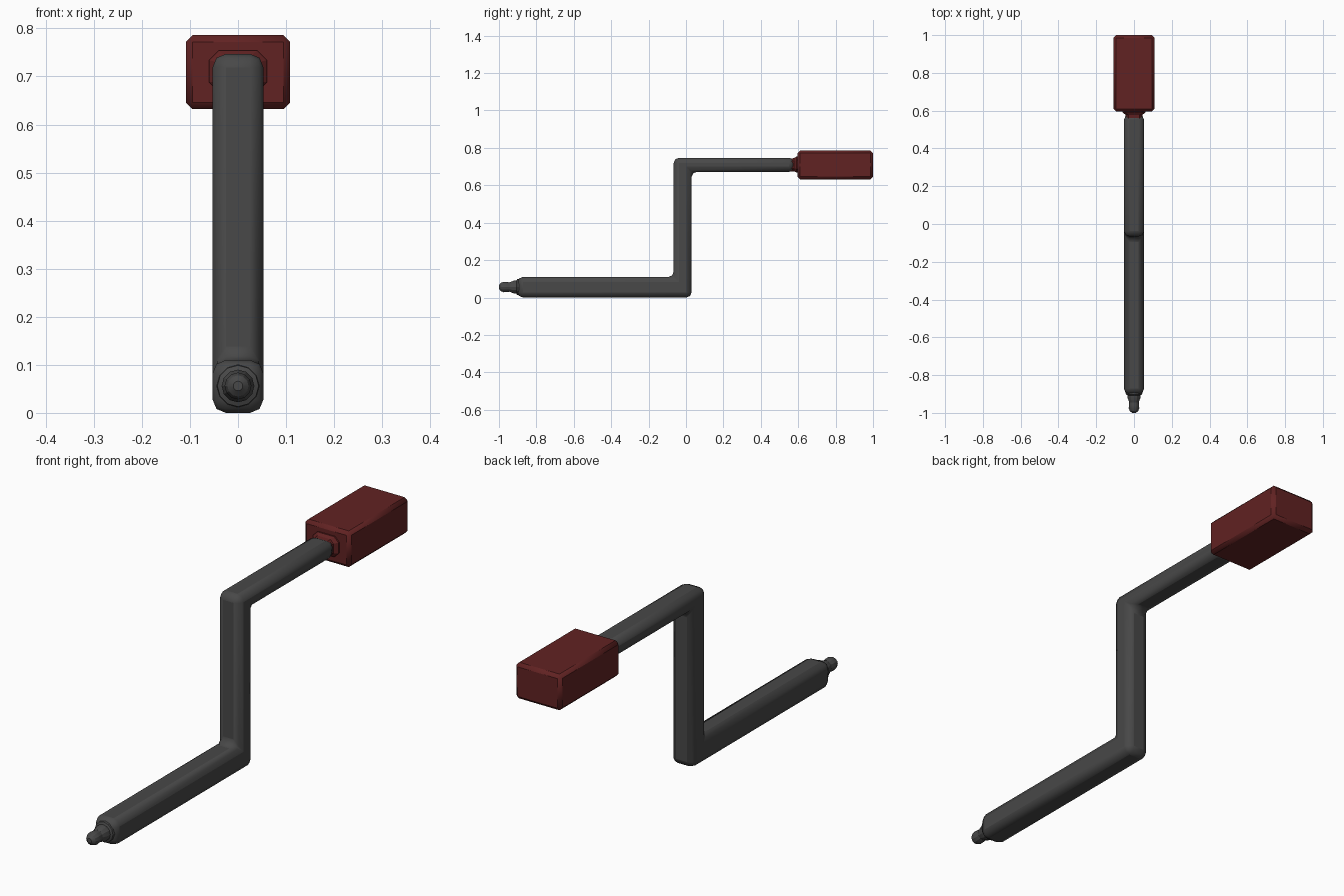
import bpy, bmesh, math
from mathutils import Matrix

cube = bpy.data.objects.get("Cube")
if cube:
    bpy.data.objects.remove(cube)


def material(name, color):
    m = bpy.data.materials.new(name)
    m.use_nodes = True
    m.diffuse_color = color
    m.node_tree.nodes["Principled BSDF"].inputs["Base Color"].default_value = color
    return m


grey = material("dark grey metal", (0.065, 0.065, 0.065, 1))
red = material("dark red grip", (0.12, 0.016, 0.016, 1))


def finish(name, bm, mat, bevel=0, segments=1):
    bmesh.ops.recalc_face_normals(bm, faces=bm.faces[:])
    mesh = bpy.data.meshes.new(name)
    bm.to_mesh(mesh)
    bm.free()
    mesh.materials.append(mat)
    ob = bpy.data.objects.new(name, mesh)
    bpy.context.collection.objects.link(ob)
    if bevel:
        mod = ob.modifiers.new("bevel", 'BEVEL')
        mod.width, mod.segments = bevel, segments
        mod.limit_method = 'ANGLE'
    bpy.ops.object.select_all(action='DESELECT')
    ob.select_set(True)
    bpy.context.view_layer.objects.active = ob
    bpy.ops.object.shade_smooth_by_angle(angle=math.radians(25))
    return ob


def loft(rings):
    """Skin closed rings of points and cap both ends."""
    bm = bmesh.new()
    loops = [[bm.verts.new(p) for p in ring] for ring in rings]
    for a, b in zip(loops, loops[1:]):
        for i in range(len(a)):
            j = (i + 1) % len(a)
            bm.faces.new((a[i], a[j], b[j], b[i]))
    bm.faces.new(loops[0])
    bm.faces.new(loops[-1])
    return bm


def circle(y, r, z, n=12):
    return [(r * math.cos(i * math.tau / n), y, z + r * math.sin(i * math.tau / n))
            for i in range(n)]


def chamfered_rect(y, hx, hz, z, c):
    corners = [(hx, hz - c), (hx - c, hz), (c - hx, hz), (-hx, hz - c),
               (-hx, c - hz), (c - hx, -hz), (hx - c, -hz), (hx, c - hz)]
    return [(x, y, z + h) for x, h in corners]


# Crank rod: Z-shaped side outline given thickness, rounded on every edge
outline = [(-0.9, 0), (0.03, 0), (0.03, 0.672), (0.58, 0.672),
           (0.58, 0.747), (-0.066, 0.747), (-0.066, 0.11), (-0.9, 0.11)]
rod = loft([[(x, y, z) for y, z in outline] for x in (-0.053, 0.053)])
finish("crank_rod", rod, grey, 0.028, 2)

# Turned tip at the front of the lower arm
tip_profile = [(-0.88, 0.046), (-0.903, 0.043), (-0.907, 0.034), (-0.92, 0.034),
               (-0.945, 0.025), (-0.96, 0.027), (-0.975, 0.028),
               (-0.99, 0.022), (-1.0, 0.01)]
finish("tip", loft([circle(y, r, 0.056) for y, r in tip_profile]), grey)

# Collar between upper arm and grip
collar = loft([chamfered_rect(0.555, 0.045, 0.034, 0.709, 0.015),
               chamfered_rect(0.578, 0.045, 0.035, 0.71, 0.015),
               chamfered_rect(0.59, 0.06, 0.043, 0.711, 0.02),
               chamfered_rect(0.61, 0.06, 0.043, 0.711, 0.02)])
finish("collar", collar, red)

# Grip block
grip = bmesh.new()
bmesh.ops.create_cube(grip, size=1, matrix=Matrix.Translation((0, 0.798, 0.709))
                      @ Matrix.Diagonal((0.217, 0.404, 0.154, 1)))
finish("grip", grip, red, 0.014)
